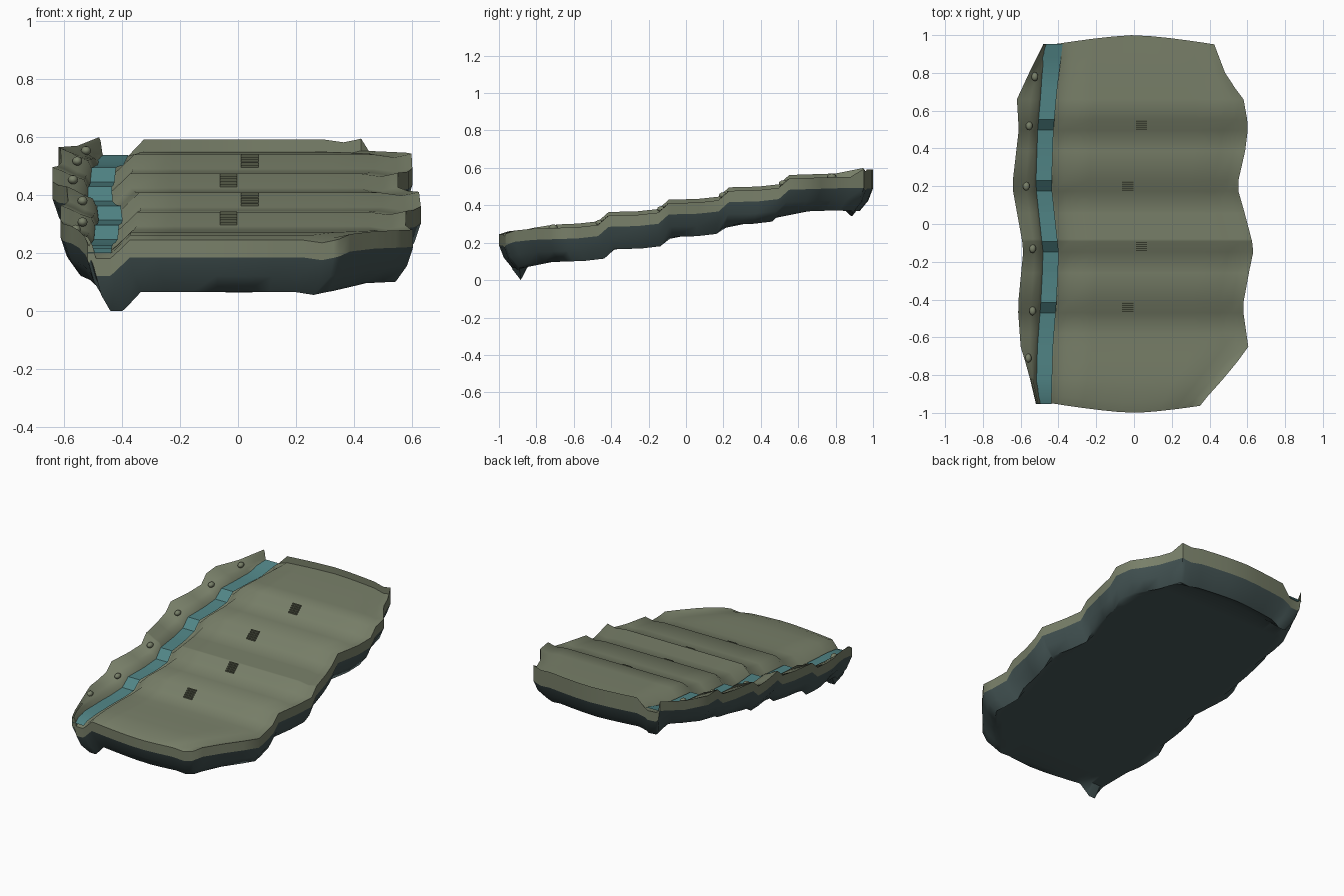
import bpy, bmesh, math

if "Cube" in bpy.data.objects:
    bpy.data.objects.remove(bpy.data.objects["Cube"])


def material(name, rgb):
    m = bpy.data.materials.new(name)
    m.diffuse_color = (*rgb, 1)
    m.use_nodes = True
    m.node_tree.nodes["Principled BSDF"].inputs["Base Color"].default_value = m.diffuse_color
    return m


GREEN = material("olive_grass", (0.19, 0.215, 0.142))
DARK = material("dark_slate", (0.055, 0.085, 0.085))
WATER = material("stream_teal", (0.082, 0.235, 0.24))
GRATE = material("dark_olive", (0.085, 0.095, 0.06))


def lerp(points, v):
    if v <= points[0][0]:
        return points[0][1]
    for (a, p), (b, q) in zip(points, points[1:]):
        if v <= b:
            return p + (q - p) * (v - a) / (b - a)
    return points[-1][1]


def make(name, bm, mats, angle=50):
    me = bpy.data.meshes.new(name)
    bm.to_mesh(me)
    bm.free()
    ob = bpy.data.objects.new(name, me)
    bpy.context.collection.objects.link(ob)
    for m in mats:
        me.materials.append(m)
    bpy.ops.object.select_all(action='DESELECT')
    ob.select_set(True)
    bpy.context.view_layer.objects.active = ob
    bpy.ops.object.shade_smooth_by_angle(angle=math.radians(angle))
    return ob


def skin(bm, rows, mat=0, closed=False):
    n = len(rows[0])
    for a, b in zip(rows, rows[1:]):
        for j in range(n if closed else n - 1):
            k = (j + 1) % n
            bm.faces.new((a[j], a[k], b[k], b[j])).material_index = mat


# Plan outline and stream path, as (y, x)
LEFT = [(-.95, -.52), (-.78, -.56), (-.65, -.6), (-.44, -.615), (-.13, -.585),
        (.2, -.645), (.5, -.61), (.66, -.62), (.8, -.555), (.95, -.48)]
RIGHT = [(-.95, .35), (-.78, .51), (-.65, .605), (-.44, .575), (-.25, .61), (-.13, .635),
         (.08, .58), (.2, .545), (.36, .585), (.52, .605), (.66, .58), (.78, .49), (.95, .425)]
STREAM = [(-.95, -.478), (-.65, -.47), (-.35, -.447), (-.15, -.44), (.2, -.478),
          (.5, -.468), (.7, -.45), (.95, -.43)]

# Terrace height profile: four rises
TREAD = [(-.95, .245), (-.91, .262), (-.82, .272)]
for k in range(4):
    y0, z0 = -.41 + .322 * k, .28 + .066 * k
    TREAD += [(y0 - .17, z0), (y0 - .06, z0 + .012), (y0 - .004, z0 + .062)]
TREAD += [(.8, .548), (.95, .55)]
ROWS = sorted({p[0] for p in TREAD} | {-.73, -.65, -.25, -.08, .06, .66, .72, .88})


def tread(y):
    return lerp(TREAD, y)


def bulge(x, y):
    # bow the front and back edges outward
    w = max(0, (abs(y) - .8) / .15)
    return y + math.copysign(.05 * w * max(0, 1 - (abs(x) / .43) ** 1.4), y)


def section(y):
    z, s, l, r = tread(y), lerp(STREAM, y), lerp(LEFT, y), lerp(RIGHT, y)
    d = lerp([(.8, .065), (.95, .028)], y)
    bank_in = max(s - .055, l + .018)
    rim = z + lerp([(-.95, -.01), (-.7, .022), (.8, .022), (.95, .05)], y)
    pts = [(l, rim), (l * .7 + bank_in * .3, rim - .012), (l * .35 + bank_in * .65, z - .008),
           (bank_in, z - .02), (max(s - .035, l + .03), z - d), (s + .035, z - d),
           (s + .05, z - d + .012), (s + .105, z)]
    a, b = s + .105, r - .13
    pts += [(a + (b - a) * t / 6, z) for t in range(1, 7)]
    pts += [(r - .06, z - .01), (r - .02, z - .002), (r, z + .003)]
    return [(x, bulge(x, y), zz) for x, zz in pts]


# Terraced land block
grid = [section(y) for y in ROWS]
nr, nc = len(grid), len(grid[0])
bm = bmesh.new()
skin(bm, [[bm.verts.new(p) for p in row] for row in grid])
edge = ([(0, j) for j in range(nc)] + [(i, nc - 1) for i in range(1, nr)]
        + [(nr - 1, j) for j in range(nc - 2, -1, -1)] + [(i, 0) for i in range(nr - 2, 0, -1)])


def ring(dz, sx, sy):
    return [bm.verts.new((grid[i][j][0] * sx, grid[i][j][1] * sy, grid[i][j][2] - dz))
            for i, j in edge]


rim = ring(0, 1, 1)
for v, (i, j) in zip(rim, edge):
    if i == nr - 1 and j > 6:
        v.co.z += .042          # raised back lip
band = ring(.06, 1, 1)
skin(bm, [band, rim], 0, True)
waist = ring(.06, 1, 1)
low = ring(.125, .965, .975)
base = ring(.18, .9, .93)
skin(bm, [base, low, waist], 1, True)

# Underside, sloping with the hill
base_at = dict(zip(edge, base))
under = []
for i in range(nr):
    row = []
    for j in range(nc):
        x, y, z = grid[i][j]
        row.append(base_at.get((i, j)) or
                   bm.verts.new((x * .9, y * .93, .06 + .198 * (y * .93 + .9))))
    under.append(row[::-1])
skin(bm, under, 1)
make("terraced_land", bm, [GREEN, DARK])

# Stream ribbon following the steps
bm = bmesh.new()
strip = []
for y in ROWS:
    s = lerp(STREAM, y)
    z = tread(y) - lerp([(-.95, .045), (.8, .045), (.95, .012)], y)
    yy = y * 1.002
    w = lerp([(-.95, .041), (.7, .042), (.95, .052)], y)
    strip.append([bm.verts.new((s - w, yy, z)), bm.verts.new((s + w, yy, z))])
skin(bm, strip)
make("stream", bm, [WATER], 25)

# Stones along the left bank
for n, (x, y) in enumerate([(-.525, .78), (-.555, .52), (-.57, .2), (-.537, -.13),
                            (-.537, -.46), (-.56, -.71)]):
    bm = bmesh.new()
    bmesh.ops.create_uvsphere(bm, u_segments=10, v_segments=6, radius=.02)
    bmesh.ops.scale(bm, vec=(.9, 1.2, .8), verts=bm.verts)
    bmesh.ops.translate(bm, vec=(x, y, tread(y) + .006), verts=bm.verts)
    make(f"bank_stone_{n + 1}", bm, [GREEN])

# Slatted steps on each rise
for k in range(4):
    bm = bmesh.new()
    for b in range(5):
        y = -.41 + .322 * k - .052 + .0105 * b
        z = tread(y)
        made = bmesh.ops.create_cube(bm, size=1)["verts"]
        bmesh.ops.scale(bm, vec=(.06, .007, .009), verts=made)
        bmesh.ops.translate(bm, vec=(-.033 if k % 2 == 0 else .04, y, z + .002), verts=made)
    make(f"slatted_steps_{k + 1}", bm, [GRATE], 30)
